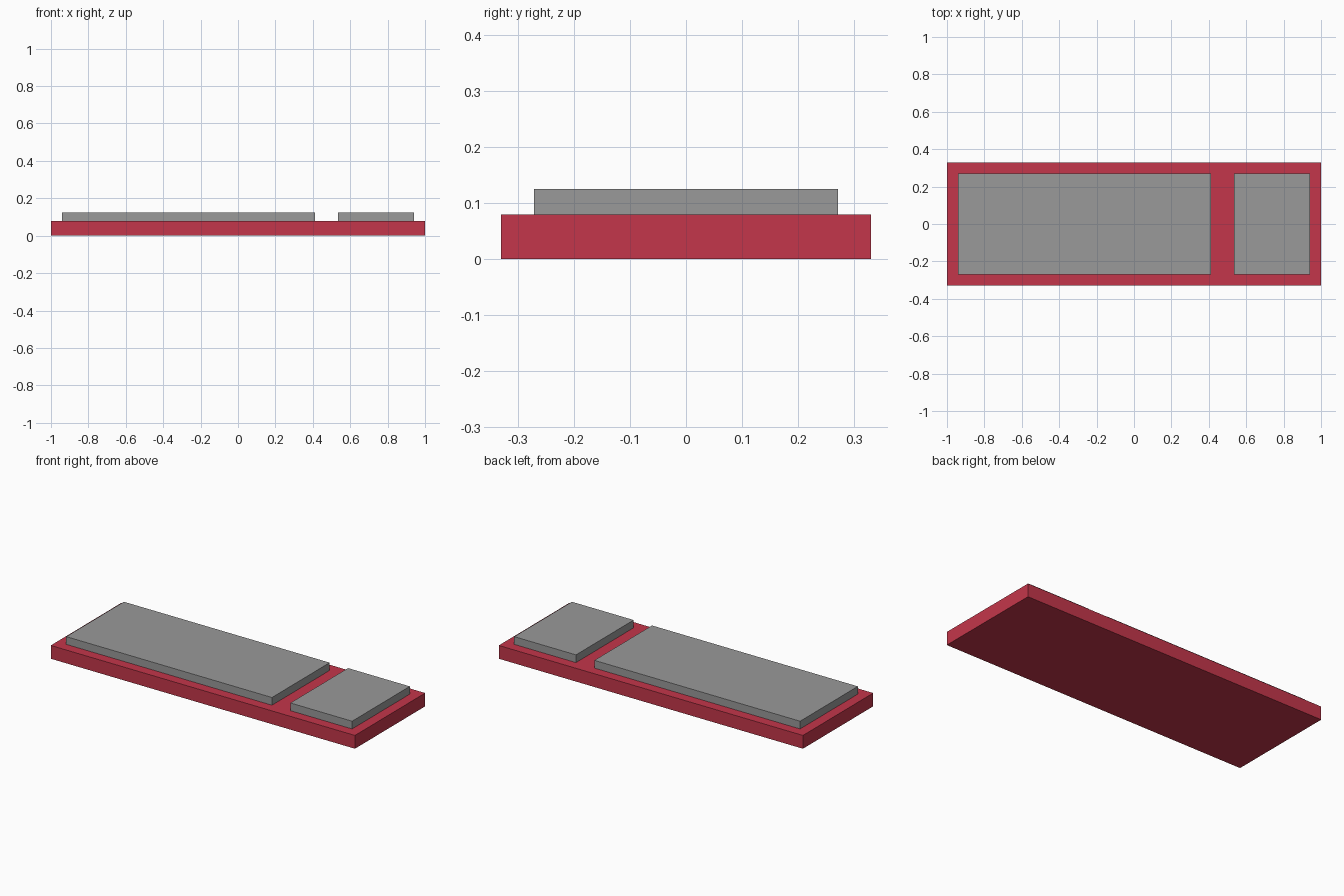
import bpy
import bmesh
from mathutils import Vector

if "Cube" in bpy.data.objects:
    bpy.data.objects.remove(bpy.data.objects["Cube"])


def material(name, color):
    m = bpy.data.materials.new(name)
    m.diffuse_color = (*color, 1.0)
    m.use_nodes = True
    m.node_tree.nodes["Principled BSDF"].inputs["Base Color"].default_value = m.diffuse_color
    return m


def box(name, lo, hi, mat):
    lo, hi = Vector(lo), Vector(hi)
    bm = bmesh.new()
    bmesh.ops.create_cube(bm, size=1.0)
    bmesh.ops.scale(bm, vec=hi - lo, verts=bm.verts)
    bmesh.ops.translate(bm, vec=(lo + hi) / 2, verts=bm.verts)
    mesh = bpy.data.meshes.new(name)
    bm.to_mesh(mesh)
    bm.free()
    mesh.materials.append(mat)
    obj = bpy.data.objects.new(name, mesh)
    bpy.context.collection.objects.link(obj)
    return obj


red = material("red", (0.552, 0.037, 0.069))
grey = material("grey", (0.319, 0.319, 0.319))

BASE_TOP, PAD_TOP = 0.079, 0.125

# Red base slab
box("base", (-1, -0.33, 0), (1, 0.33, BASE_TOP), red)

# Raised grey plates: long one on the left, short one on the right
for name, x0, x1 in (("long_plate", -0.94, 0.413), ("short_plate", 0.534, 0.94)):
    box(name, (x0, -0.271, BASE_TOP), (x1, 0.271, PAD_TOP), grey)
